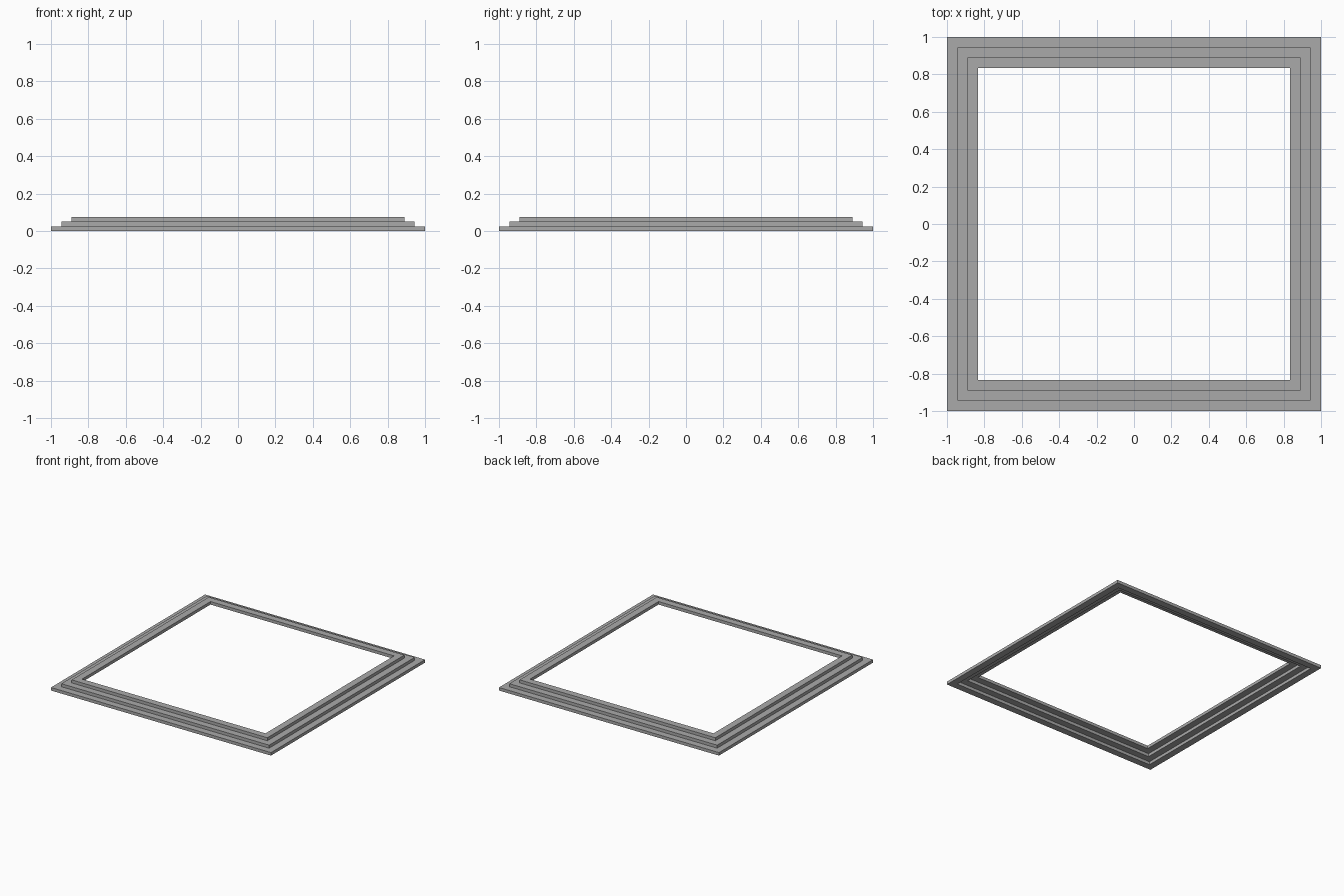
import bpy
import bmesh
from mathutils import Matrix

cube = bpy.data.objects.get("Cube")
if cube:
    bpy.data.objects.remove(cube, do_unlink=True)

WIDTH = 0.0553   # beam width, also the inset of each step
HEIGHT = 0.025   # height of each step

grey = bpy.data.materials.new("stone_grey")
grey.use_nodes = True
colour = (0.4, 0.4, 0.4, 1)
grey.diffuse_color = colour
grey.node_tree.nodes["Principled BSDF"].inputs["Base Color"].default_value = colour


def beam(name, size, centre):
    """Flat-sided rectangular beam."""
    mesh = bpy.data.meshes.new(name)
    bm = bmesh.new()
    bmesh.ops.create_cube(bm, size=1, matrix=Matrix.Translation(centre) @ Matrix.Diagonal((*size, 1)))
    bm.to_mesh(mesh)
    bm.free()
    mesh.materials.append(grey)
    bpy.context.collection.objects.link(bpy.data.objects.new(name, mesh))


# Three stepped square frames, each inside and above the last
for i, step in enumerate(("lower", "middle", "upper")):
    outer = 1 - i * WIDTH
    mid = outer - WIDTH / 2
    z = (i + 0.5) * HEIGHT
    # Side beams run the full depth
    for side, sign in (("left", 1), ("right", -1)):
        beam(f"{step}_{side}_beam", (WIDTH, 2 * outer, HEIGHT), (sign * mid, 0, z))
    # Front and back beams fit between them
    for side, sign in (("front", -1), ("back", 1)):
        beam(f"{step}_{side}_beam", (2 * (outer - WIDTH), WIDTH, HEIGHT), (0, sign * mid, z))
